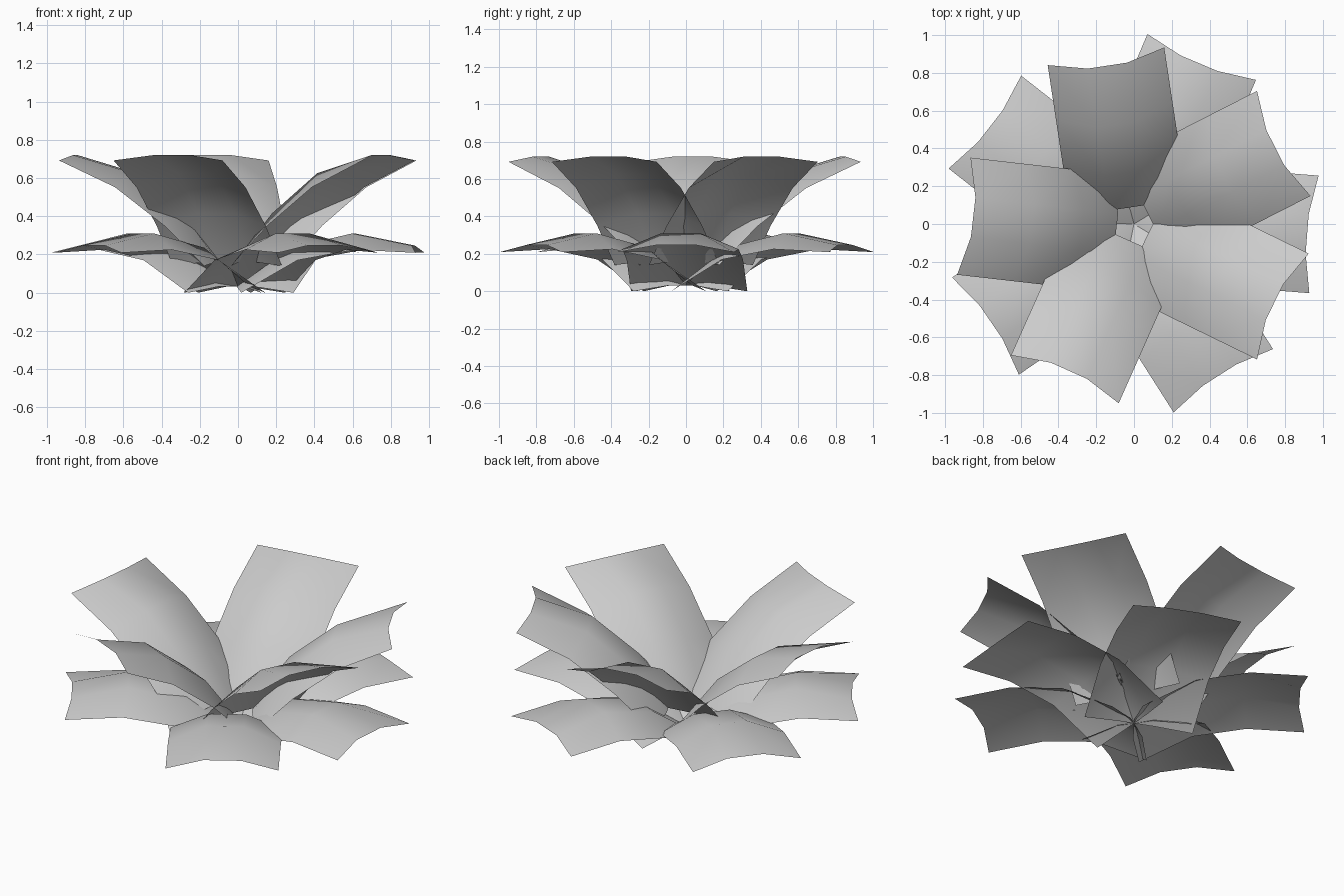
import bpy, math

if "Cube" in bpy.data.objects:
    bpy.data.objects.remove(bpy.data.objects["Cube"])

# Petal direction (degrees) and sideways shift, shared by both tiers
PLACES = [(98.6, .014), (27, .02), (-26, -.047), (173.5, .061), (246, 0)]


def petal(name, middle, edge, angle, shift):
    """3 x 3 curved strip; middle and edge are (distance out, height) profiles."""
    a = math.radians(angle)
    ux, uy = math.cos(a), math.sin(a)
    verts = []
    for m, e in zip(middle, edge):
        for side, (d, z) in ((-.312, e), (-.105, m), (.105, m), (.312, e)):
            s = side + shift
            verts.append((d * ux - s * uy, d * uy + s * ux, z))
    faces = [(i * 4 + j, (i + 1) * 4 + j, (i + 1) * 4 + j + 1, i * 4 + j + 1)
             for i in range(3) for j in range(3)]
    mesh = bpy.data.meshes.new(name)
    mesh.from_pydata(verts, [], faces)
    mesh.polygons.foreach_set("use_smooth", [True] * len(faces))
    mesh.update()
    obj = bpy.data.objects.new(name, mesh)
    bpy.context.collection.objects.link(obj)


# Raised inner petals
upper_mid = [(.09, .165), (.272, .415), (.535, .625), (.85, .72)]
upper_edge = [(.135, .14), (.345, .35), (.605, .552), (.9, .692)]
# Spreading outer petals, arched across
lower_mid = [(.0, .032), (.285, .235), (.605, .31), (.918, .247)]
lower_edge = [(.04, .0), (.335, .17), (.635, .225), (.954, .209)]

for n, (ang, sh) in enumerate(PLACES, 1):
    petal(f"upper_petal_{n}", upper_mid, upper_edge, ang, sh)
    petal(f"lower_petal_{n}", lower_mid, lower_edge, ang - 31.5, sh)
